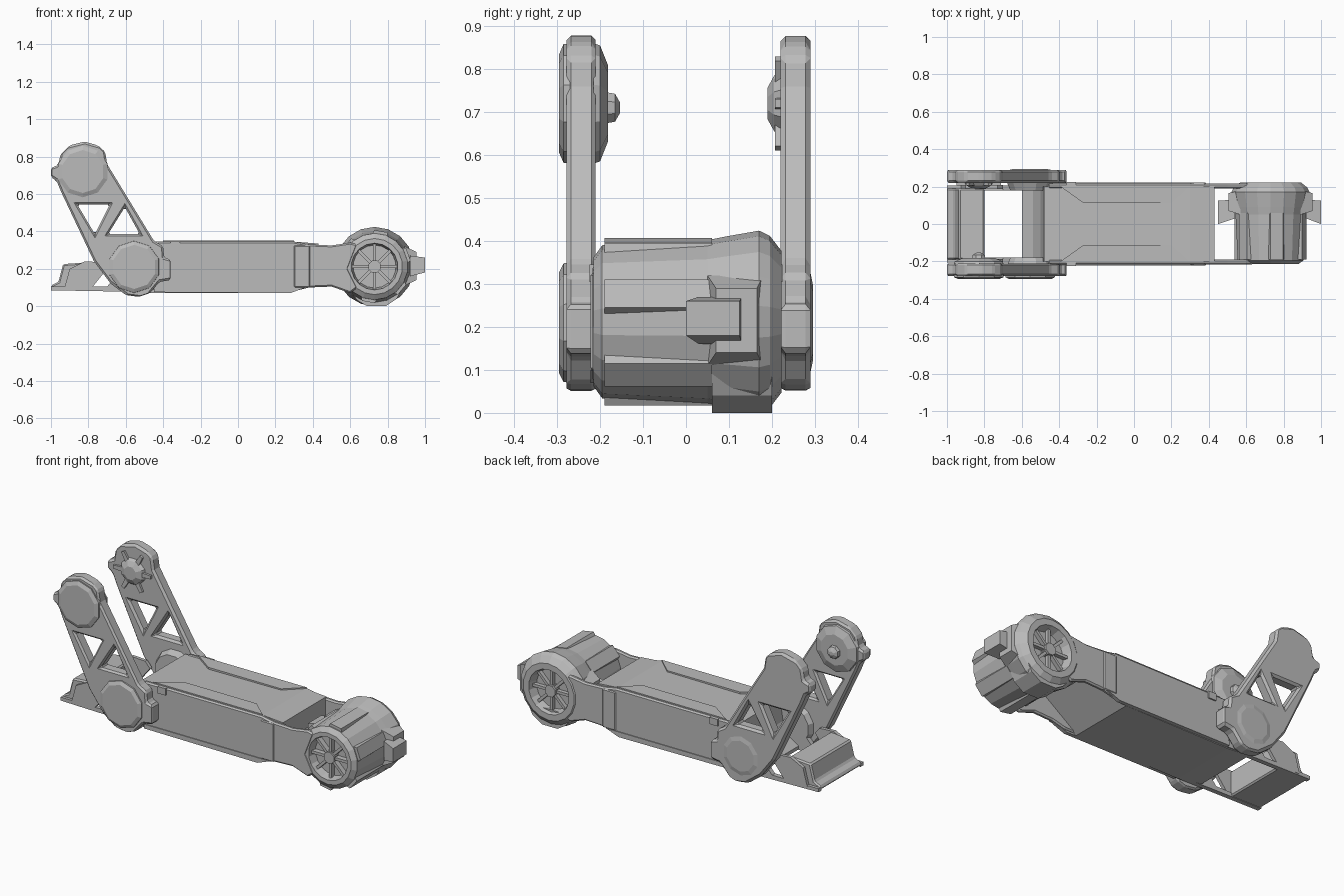
import bpy, bmesh, math
from mathutils import Vector

if "Cube" in bpy.data.objects:
    bpy.data.objects.remove(bpy.data.objects["Cube"])

grey = bpy.data.materials.new("plain_grey")
grey.diffuse_color = (0.5, 0.5, 0.5, 1)
grey.use_nodes = True
grey.node_tree.nodes["Principled BSDF"].inputs["Base Color"].default_value = grey.diffuse_color


def finish(name, bm, bevel=0):
    bmesh.ops.recalc_face_normals(bm, faces=bm.faces)
    me = bpy.data.meshes.new(name)
    bm.to_mesh(me)
    bm.free()
    me.materials.append(grey)
    ob = bpy.data.objects.new(name, me)
    bpy.context.collection.objects.link(ob)
    if bevel:
        m = ob.modifiers.new("chamfer", 'BEVEL')
        m.width, m.segments = bevel, 1
        m.limit_method, m.angle_limit = 'ANGLE', math.radians(25)
    return ob


def prism(name, loops, a, b, axis='y', bevel=0):
    """Extrude outlines (first outer, rest holes) from a to b along y (x,z outline) or z (x,y outline)."""
    bm = bmesh.new()
    for pts in loops:
        vs = [bm.verts.new((p, a, q) if axis == 'y' else (p, q, a)) for p, q in pts]
        for i in range(len(vs)):
            bm.edges.new((vs[i - 1], vs[i]))
    if len(loops) == 1:
        bm.faces.new(list(bm.verts))
    else:
        n = Vector((0, 1, 0)) if axis == 'y' else Vector((0, 0, 1))
        bmesh.ops.triangle_fill(bm, use_beauty=True, edges=bm.edges[:], normal=n)
    r = bmesh.ops.extrude_face_region(bm, geom=bm.faces[:], use_keep_orig=True)
    d = (0, b - a, 0) if axis == 'y' else (0, 0, b - a)
    bmesh.ops.translate(bm, vec=d, verts=[v for v in r['geom'] if isinstance(v, bmesh.types.BMVert)])
    return finish(name, bm, bevel)


def box(name, x0, x1, y0, y1, z0, z1, bevel=0):
    return prism(name, [[(x0, z0), (x1, z0), (x1, z1), (x0, z1)]], y0, y1, bevel=bevel)


def lathe(name, cx, cz, profile, sides):
    """Turn a (y, radius) profile around a y axis through (cx, cz)."""
    bm = bmesh.new()
    rings = []
    for y, r in profile:
        rings.append([bm.verts.new((cx + r * math.cos(t), y, cz + r * math.sin(t)))
                      for t in [2 * math.pi * (i + .5) / sides for i in range(sides)]])
    for p, q in zip(rings, rings[1:]):
        for i in range(sides):
            bm.faces.new((p[i - 1], p[i], q[i], q[i - 1]))
    bm.faces.new(rings[0])
    bm.faces.new(rings[-1])
    return finish(name, bm)


# Main hull with a sloped underside at the drum end and a scooped tail wall
prism("hull", [[(-.48, .34), (.30, .345), (.43, .335), (.43, .22), (.22, .07),
                (-.46, .07), (-.60, .08), (-.60, .1), (-.54, .14), (-.50, .22)]], -.2, .2)

# Raised top trim, side skins, drum rails, tail rails
for s, side in ((-1, "front"), (1, "back")):
    prism(side + "_top_trim", [[(-.4, s * .205), (-.27, s * .112), (.2, s * .112), (.3, s * .205)]],
          .34, .352, 'z')
    prism(side + "_side_skin", [[(-.46, .09), (-.3, .08), (.3, .08), (.38, .1), (.5, .105), (.60, .07),
                                 (.64, .1), (.59, .2), (.64, .33), (.6, .34), (.5, .325), (.38, .33),
                                 (.3, .345), (-.46, .345)]], s * .19, s * .217, bevel=.008)
    box(side + "_skin_ridge", .3, .385, s * .21, s * .222, .1, .325, .005)
    box(side + "_skin_block", -.36, -.31, s * .2, s * .225, .305, .345)
    prism(side + "_lower_strip", [[(-.45, .075), (.28, .07), (.36, .1), (-.45, .1)]], s * .2, s * .222)
    prism(side + "_tail_rail", [[(-1, .085), (-.45, .075), (-.45, .25), (-.6, .22), (-.70, .105), (-1, .105)]],
          s * .18, s * .207)

# Tail box
prism("tail_box", [[(-1, .088), (-1, .11), (-.96, .13), (-.935, .225), (-.80, .235), (-.80, .085)]],
      -.19, .19, bevel=.008)
for s in (-1, 1):
    prism("tail_box_cheek", [[(-.93, .09), (-.9, .2), (-.82, .24), (-.73, .235), (-.70, .2), (-.78, .1)]],
          s * .188, s * .208)

# Drum with recessed ends, one end larger than the other
DX, DZ = .73, .212
lathe("drum", DX, DZ, [(-.165, .03), (-.165, .115), (-.215, .125), (-.215, .15), (-.195, .178),
                       (.05, .19), (.09, .198), (.17, .212), (.195, .2), (.222, .165),
                       (.222, .13), (.17, .115), (.17, .03)], 18)
for y0, y1 in ((-.205, -.16), (.165, .21)):
    lathe("drum_hub", DX, DZ, [(y0, .035), (y1, .035)], 8)
    for k in range(4):
        t = math.pi * k / 4
        c, s = math.cos(t), math.sin(t)
        prism("drum_spoke", [[(DX + u * .12 * c - v * .008 * s, DZ + u * .12 * s + v * .008 * c)
                              for u, v in ((-1, -1), (1, -1), (1, 1), (-1, 1))]],
              y0 + .01, y1 - .005 if y0 < 0 else y1 - .012)
# Raised straps over the drum
for k in range(6):
    t = math.radians(20 + 60 * k)
    c, s = math.cos(t), math.sin(t)
    prism("drum_strap", [[(DX + r * c - w * s, DZ + r * s + w * c)
                          for r, w in ((.15, -.05), (.192, -.035), (.192, .035), (.15, .05))]],
          -.19, .06)
# Underside block
prism("drum_foot", [[(.58, .1), (.64, .03), (.69, 0), (.79, 0), (.85, .04), (.88, .1)]], .06, .2)


# Tapered lugs on both sides of the drum
def lug(name, x0, x1, base, tip):
    bm = bmesh.new()
    q = []
    for x, (ya, yb, za, zb) in ((x0, base), (x1, tip)):
        q.append([bm.verts.new((x, y, z)) for y, z in ((ya, za), (yb, za), (yb, zb), (ya, zb))])
    for i in range(4):
        bm.faces.new((q[0][i - 1], q[0][i], q[1][i], q[1][i - 1]))
    bm.faces.new(q[0])
    bm.faces.new(q[1])
    finish(name, bm)


for name, s, far in (("outer_lug", 1, 1.0), ("inner_lug", -1, .45)):
    lug(name + "_base", DX + s * .16, DX + s * .225, (.05, .18, .11, .32), (.07, .165, .14, .29))
    lug(name + "_tip", DX + s * .19, far, (.03, .13, .16, .27), (0, .125, .18, .26))

# Swing arms with triangular windows
outline = [(-.945, .61), (-.97, .67), (-1, .69), (-1, .74), (-.96, .755), (-.95, .81), (-.9, .86),
           (-.82, .88), (-.75, .86), (-.71, .825), (-.70, .76), (-.45, .35), (-.40, .32), (-.395, .26),
           (-.36, .25), (-.36, .14), (-.42, .13), (-.47, .07), (-.53, .05), (-.60, .06), (-.68, .12),
           (-.77, .24)]
win_a = [(-.86, .545), (-.765, .385), (-.685, .545)]
win_b = [(-.605, .53), (-.695, .385), (-.525, .385)]
TX, TZ, LX, LZ = -.83, .72, -.555, .21
prism("front_swing_arm", [outline, win_a, win_b], -.278, -.21, bevel=.01)
prism("back_swing_arm", [outline, win_a, win_b], .22, .29, bevel=.012)

# Hub caps on the arms
lathe("front_upper_cap", TX, TZ, [(-.27, .138), (-.285, .138), (-.295, .115)], 10)
lathe("front_lower_cap", LX, LZ, [(-.27, .14), (-.285, .138), (-.295, .118)], 10)
lathe("front_upper_inner_hub", TX, TZ, [(-.215, .14), (-.2, .135), (-.182, .09)], 10)
lathe("front_axle_knob", TX, TZ - .01, [(-.19, .04), (-.165, .035), (-.153, .012)], 8)
lathe("back_lower_cap", LX, LZ, [(.28, .14), (.285, .138), (.295, .09)], 10)
lathe("back_upper_inner_hub", TX, TZ, [(.225, .085), (.205, .07), (.19, .04)], 8)
for s in (-1, 1):
    lathe("lower_pivot", LX, LZ, [(s * .18, .11), (s * .225, .13)], 12)
# Radial ribs around the back arm's inner hub
for k in range(6):
    t = math.pi * k / 3
    c, s = math.cos(t), math.sin(t)
    prism("hub_rib", [[(TX + r * c - w * s, TZ + r * s + w * c)
                       for r, w in ((.03, -.015), (.12, -.01), (.12, .01), (.03, .015))]], .207, .225)
